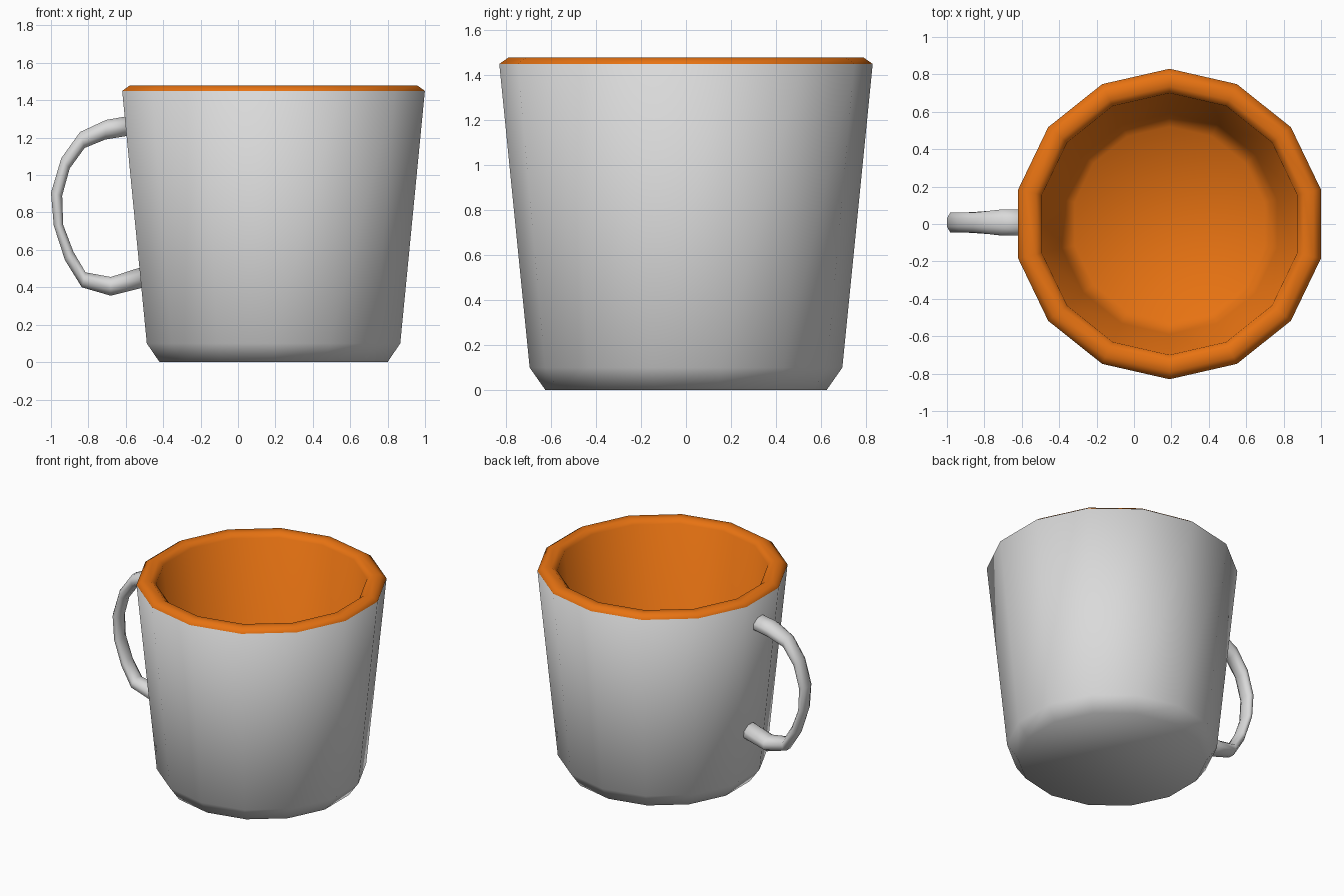
import bpy, bmesh, math
from mathutils import Vector

if "Cube" in bpy.data.objects:
    bpy.data.objects.remove(bpy.data.objects["Cube"])

SIDES = 14
CX = 0.19  # cup axis


def material(name, rgb):
    m = bpy.data.materials.new(name)
    m.diffuse_color = (*rgb, 1)
    m.use_nodes = True
    m.node_tree.nodes["Principled BSDF"].inputs["Base Color"].default_value = m.diffuse_color
    return m


grey = material("light grey", (0.70, 0.70, 0.70))
orange = material("orange", (0.80, 0.17, 0.006))


def loft(name, rings, mats, orange_from=None):
    """Skin a list of closed rings, cap both ends, shade smooth."""
    bm = bmesh.new()
    loops = [[bm.verts.new(p) for p in ring] for ring in rings]
    n = len(loops[0])
    for k, (a, b) in enumerate(zip(loops, loops[1:])):
        for i in range(n):
            j = (i + 1) % n
            f = bm.faces.new((a[i], a[j], b[j], b[i]))
            f.material_index = int(orange_from is not None and k >= orange_from)
    bm.faces.new(loops[0][::-1])
    cap = bm.faces.new(loops[-1])
    cap.material_index = int(orange_from is not None)
    bmesh.ops.recalc_face_normals(bm, faces=bm.faces[:])
    for f in bm.faces:
        f.smooth = True
    me = bpy.data.meshes.new(name)
    bm.to_mesh(me)
    bm.free()
    for m in mats:
        me.materials.append(m)
    ob = bpy.data.objects.new(name, me)
    bpy.context.collection.objects.link(ob)
    return ob


# Cup: outside wall up, over the rim, then down the inside (orange)
profile = [(0.625, 0), (0.695, 0.10), (0.83, 1.45), (0.79, 1.478),
           (0.735, 1.478), (0.70, 1.45), (0.59, 0.14), (0.52, 0.07)]
angles = [math.pi / 2 + 2 * math.pi * i / SIDES for i in range(SIDES)]
loft("cup_body",
     [[(CX + r * math.cos(a), r * math.sin(a), z) for a in angles] for r, z in profile],
     [grey, orange], orange_from=2)

# Handle: outer and inner outline points (x, z) with half width in y
outline = [((-0.56, 1.32), (-0.56, 1.215), 0.070),
           ((-0.705, 1.295), (-0.71, 1.19), 0.070),
           ((-0.845, 1.23), (-0.82, 1.145), 0.055),
           ((-0.945, 1.09), (-0.90, 1.035), 0.053),
           ((-1.00, 0.905), (-0.94, 0.89), 0.053),
           ((-0.985, 0.73), (-0.935, 0.735), 0.053),
           ((-0.925, 0.545), (-0.88, 0.59), 0.053),
           ((-0.835, 0.40), (-0.815, 0.48), 0.058),
           ((-0.68, 0.355), (-0.68, 0.455), 0.070),
           ((-0.48, 0.405), (-0.48, 0.52), 0.070)]
rings = []
for outer, inner, w in outline:
    o, i = Vector((outer[0], 0, outer[1])), Vector((inner[0], 0, inner[1]))
    mid, half = (o + i) / 2, (o - i) / 2
    ring = []
    for k in range(8):
        a = math.pi / 8 + k * math.pi / 4
        s = 1 / math.cos(math.pi / 8)
        ring.append(mid + half * math.cos(a) * s + Vector((0, 0.008 + w * math.sin(a) * s, 0)))
    rings.append(ring)
loft("handle", rings, [grey])
